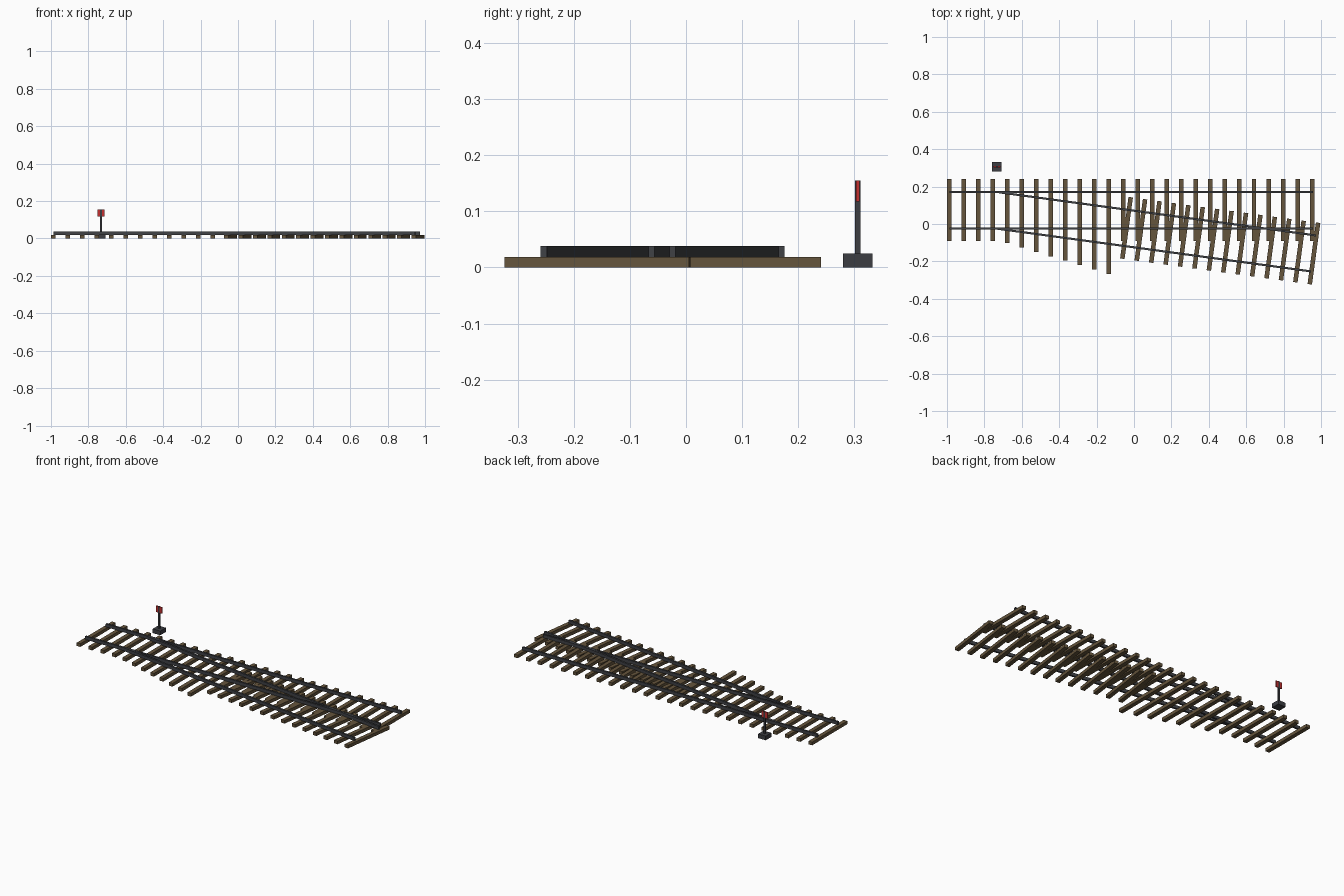
import bpy, math
from mathutils import Matrix, Vector

if "Cube" in bpy.data.objects:
    bpy.data.objects.remove(bpy.data.objects["Cube"])


def material(name, rgb):
    m = bpy.data.materials.new(name)
    m.diffuse_color = (*rgb, 1)
    m.use_nodes = True
    m.node_tree.nodes["Principled BSDF"].inputs["Base Color"].default_value = m.diffuse_color
    return m


WOOD = material("wood", (0.13, 0.09, 0.045))
STEEL = material("steel", (0.05, 0.053, 0.06))
IRON = material("dark_iron", (0.045, 0.047, 0.055))
RED = material("red_paint", (0.55, 0.03, 0.03))


def box(name, x, y, z, mat, frame=Matrix()):
    """Box from (min, max) ranges, placed in a local frame."""
    bpy.ops.mesh.primitive_cube_add(size=1)
    o = bpy.context.object
    o.name = name
    size = [r[1] - r[0] for r in (x, y, z)]
    mid = Vector([(r[0] + r[1]) / 2 for r in (x, y, z)])
    o.data.transform(frame @ Matrix.Translation(mid) @ Matrix.Diagonal((*size, 1)))
    o.data.materials.append(mat)
    return o


TIE_W, TIE_H = 0.024, 0.019
RAIL_W, RAIL_TOP = 0.011, 0.038
PITCH = 0.0776
GAUGE = 0.194
CENTRE_Y = 0.073
SWITCH_X = -0.733
ANGLE = math.radians(-7.75)

# frame of the branch track: origin at the switch, x along the branch
branch = Matrix.Translation((SWITCH_X, CENTRE_Y, 0)) @ Matrix.Rotation(ANGLE, 4, 'Z')

# main track sleepers, lengthening between the switch and the branch sleepers
for i in range(26):
    x = -0.988 + PITCH * i
    low = -0.102 - 0.0236 * (i - 4) if 4 <= i <= 11 else -0.09
    box("main_sleeper", (x - TIE_W / 2, x + TIE_W / 2), (low, 0.241), (0, TIE_H), WOOD)

# branch sleepers, square to the branch
first = (-0.04 - SWITCH_X) / math.cos(ANGLE)
last = (0.962 - SWITCH_X) / math.cos(ANGLE)
for i in range(14):
    x = first + (last - first) * i / 13
    box("branch_sleeper", (x - TIE_W / 2, x + TIE_W / 2), (-0.166, 0.166),
        (0, TIE_H), WOOD, branch)

# rails of both tracks
for side in (-1, 1):
    y = side * GAUGE / 2
    half = RAIL_W / 2
    box("main_rail", (-0.987, 0.957), (CENTRE_Y + y - half, CENTRE_Y + y + half),
        (TIE_H, RAIL_TOP), STEEL)
    box("branch_rail", (0, last - 0.002), (y - half, y + half),
        (TIE_H, RAIL_TOP), STEEL, branch)

# switch stand with its red target
sx, sy = SWITCH_X, 0.306
box("stand_base", (sx - 0.025, sx + 0.025), (sy - 0.026, sy + 0.026), (0, 0.025), IRON)
box("stand_post", (sx - 0.005, sx + 0.005), (sy - 0.005, sy + 0.005), (0.025, 0.155), IRON)
box("stand_target", (sx - 0.019, sx + 0.019), (sy - 0.003, sy + 0.003), (0.118, 0.155), RED)
